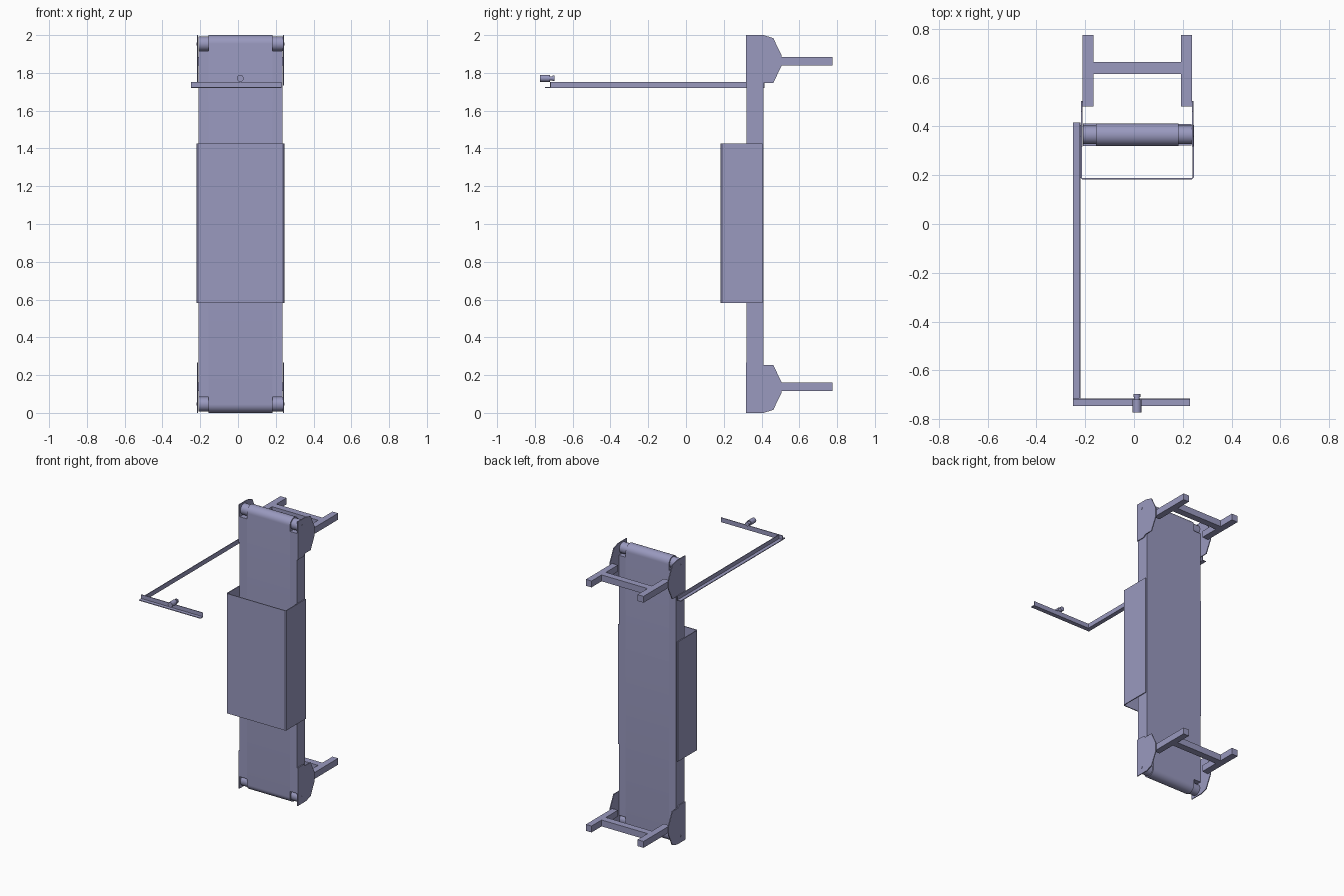
import bpy, bmesh, math
from mathutils import Vector

cube = bpy.data.objects.get("Cube")
if cube:
    bpy.data.objects.remove(cube, do_unlink=True)

mat = bpy.data.materials.new("lavender grey")
mat.use_nodes = True
COL = (0.32, 0.32, 0.52, 1)
mat.diffuse_color = COL
mat.node_tree.nodes["Principled BSDF"].inputs["Base Color"].default_value = COL


def finish(name, bm, smooth=False):
    bmesh.ops.recalc_face_normals(bm, faces=bm.faces)
    me = bpy.data.meshes.new(name)
    bm.to_mesh(me)
    bm.free()
    me.materials.append(mat)
    ob = bpy.data.objects.new(name, me)
    bpy.context.collection.objects.link(ob)
    if smooth:
        bpy.ops.object.select_all(action='DESELECT')
        ob.select_set(True)
        bpy.context.view_layer.objects.active = ob
        bpy.ops.object.shade_smooth_by_angle(angle=math.radians(30))
    return ob


def prism(name, pts, shift, smooth=False):
    """Extrude a closed 3D outline along a vector."""
    bm = bmesh.new()
    face = bm.faces.new([bm.verts.new(p) for p in pts])
    new = bmesh.ops.extrude_face_region(bm, geom=[face], use_keep_orig=True)["geom"]
    bmesh.ops.translate(bm, vec=Vector(shift), verts=[v for v in new if isinstance(v, bmesh.types.BMVert)])
    return finish(name, bm, smooth)


def box(name, x, y, z):
    pts = [(x[0], y[0], z[0]), (x[1], y[0], z[0]), (x[1], y[1], z[0]), (x[0], y[1], z[0])]
    return prism(name, pts, (0, 0, z[1] - z[0]))


def rod_x(name, x, y, z, r, n=32):
    pts = [(x[0], y + r * math.cos(2 * math.pi * i / n), z + r * math.sin(2 * math.pi * i / n)) for i in range(n)]
    return prism(name, pts, (x[1] - x[0], 0, 0), True)


def rod_y(name, y, x, z, r, n=24):
    pts = [(x + r * math.cos(2 * math.pi * i / n), y[0], z + r * math.sin(2 * math.pi * i / n)) for i in range(n)]
    return prism(name, pts, (0, y[1] - y[0], 0), True)


# Belt: long loop with rounded ends
YC, R, N = 0.365, 0.046, 16
loop = []
for i in range(N + 1):
    a = math.pi * i / N
    loop.append((-0.155, YC + R * math.cos(a), 2 - R + R * math.sin(a)))
for i in range(N + 1):
    a = math.pi + math.pi * i / N
    loop.append((-0.155, YC + R * math.cos(a), R + R * math.sin(a)))
prism("belt", loop, (0.337, 0, 0), True)

# Side rails
box("right_rail", (-0.21, -0.155), (YC - R, YC + R), (0.085, 1.915))
box("left_rail", (0.182, 0.236), (YC - R + 0.002, YC + R - 0.002), (0.085, 1.915))

# End rollers, mounting plates, bolts and H-shaped legs, mirrored bottom to top
plate = [(0.318, 0.0), (0.41, 0.0), (0.462, 0.016), (0.505, 0.105),
         (0.505, 0.165), (0.462, 0.253), (0.40, 0.253), (0.385, 0.268), (0.318, 0.268)]
for end, flip in (("lower", False), ("upper", True)):
    def h(z):
        return 2 - z if flip else z

    def span(a, b):
        return tuple(sorted((h(a), h(b))))

    rod_x(end + "_roller", (-0.21, 0.238), YC, h(0.046), 0.038)
    for side, x0, bolt in (("right", -0.218, (-0.220, -0.217)), ("left", 0.237, (0.242, 0.245))):
        prism(f"{end}_{side}_plate", [(x0, y, h(z)) for y, z in plate], (0.006, 0, 0))
        rod_x(f"{end}_{side}_bolt", bolt, YC, h(0.046), 0.008, 12)
    for side, xs in (("right", (-0.212, -0.165)), ("left", (0.193, 0.237))):
        box(f"{end}_{side}_leg", xs, (0.482, 0.775), span(0.115, 0.16))
    box(end + "_leg_crossbar", (-0.165, 0.193), (0.615, 0.663), span(0.115, 0.16))

# Guard: thin U-shaped cover with open ends
xa, xb, ya, yb, t, c = -0.22, 0.245, 0.183, 0.405, 0.006, 0.008
guard = [(xa, yb), (xa, ya + c), (xa + c, ya), (xb - c, ya), (xb, ya + c), (xb, yb),
         (xb - t, yb), (xb - t, ya + c), (xb - c, ya + t), (xa + c, ya + t), (xa + t, ya + c), (xa + t, yb)]
prism("guard", [(x, y, 0.582) for x, y in guard], (0, 0, 0.843))

# Sensor arm: angle-section bars forming an L
w = 0.005
box("arm_flange", (-0.25, -0.22), (-0.715, 0.415), (1.721, 1.721 + w))
box("arm_web", (-0.22 - w, -0.22), (-0.715, 0.415), (1.721, 1.753))
box("arm_end_flange", (-0.25, 0.23), (-0.746, -0.715), (1.721, 1.721 + w))
box("arm_end_web", (-0.25, 0.23), (-0.715 - w, -0.715), (1.721, 1.753))

# Sensor on the arm end
rod_y("sensor_body", (-0.773, -0.72), 0.012, 1.771, 0.018)
rod_y("sensor_neck", (-0.72, -0.708), 0.012, 1.771, 0.011)
rod_y("sensor_cap", (-0.708, -0.697), 0.012, 1.771, 0.015)
